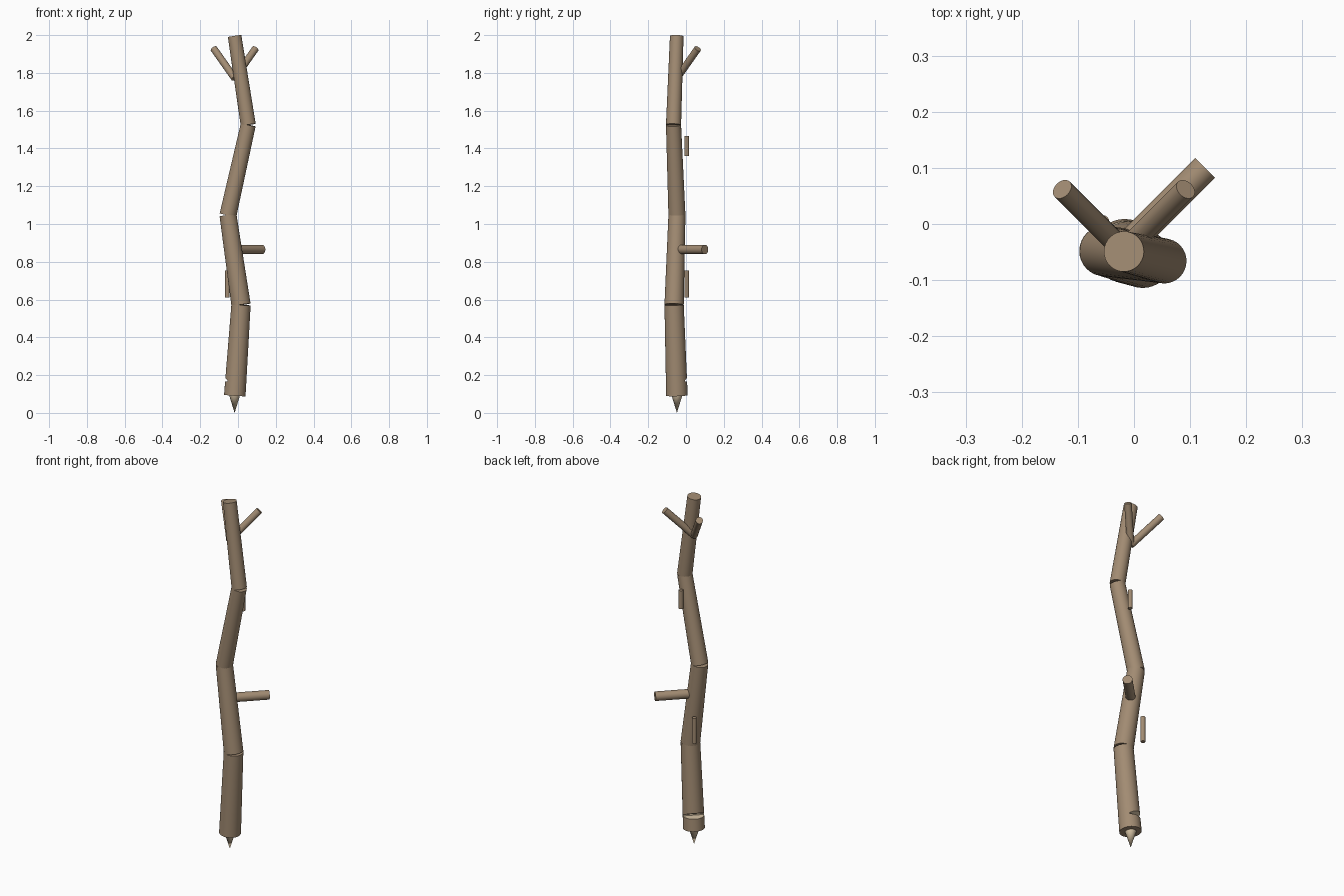
import bpy
import bmesh
from mathutils import Vector, Matrix

cube = bpy.data.objects.get("Cube")
if cube:
    bpy.data.objects.remove(cube, do_unlink=True)


def make_material(name, rgb):
    mat = bpy.data.materials.new(name)
    mat.use_nodes = True
    colour = (*rgb, 1.0)
    mat.diffuse_color = colour
    mat.node_tree.nodes["Principled BSDF"].inputs["Base Color"].default_value = colour
    return mat


bark = make_material("brown_bark", (0.36, 0.26, 0.17))
fresh_wood = make_material("pale_cut_wood", (0.68, 0.55, 0.38))


def add_object(name, bm, mats):
    mesh = bpy.data.meshes.new(name)
    bm.to_mesh(mesh)
    bm.free()
    for mat in mats:
        mesh.materials.append(mat)
    obj = bpy.data.objects.new(name, mesh)
    bpy.context.collection.objects.link(obj)
    return obj


def smooth(obj):
    bpy.ops.object.select_all(action="DESELECT")
    obj.select_set(True)
    bpy.context.view_layer.objects.active = obj
    bpy.ops.object.shade_smooth_by_angle(angle=0.6)


def rod(name, start, end, r_start, r_end, mats=(bark,), sides=32):
    """Tapered round rod between two points."""
    a, b = Vector(start), Vector(end)
    turn = (b - a).to_track_quat("Z", "Y").to_matrix().to_4x4()
    bm = bmesh.new()
    bmesh.ops.create_cone(bm, cap_ends=True, segments=sides, radius1=r_start,
                          radius2=r_end, depth=(b - a).length,
                          matrix=Matrix.Translation((a + b) / 2) @ turn)
    obj = add_object(name, bm, mats)
    smooth(obj)
    return obj


# Crooked shaft: joint position and radius, from bottom to top
joints = [
    ((-0.017, -0.048, 0.092), 0.057),
    ((0.016, -0.063, 0.572), 0.051),
    ((-0.053, -0.048, 1.047), 0.045),
    ((0.054, -0.066, 1.525), 0.040),
    ((-0.018, -0.049, 1.995), 0.036),
]
names = ["lower_shaft", "lower_middle_shaft", "upper_middle_shaft", "top_shaft"]
shaft = []
for name, (a, ra), (b, rb) in zip(names, joints, joints[1:]):
    mats = (bark, fresh_wood) if name == "lower_shaft" else (bark,)
    # Each piece narrows a little before the next joint
    shaft.append(rod(name, a, b, ra, rb, mats))

# Wedge notch carved into the back right of the lower shaft
profile = [(0.0, 0.165), (0.12, 0.165), (0.12, 0.235), (0.0, 0.172)]
out = Vector((-1, 1, 0)).normalized()
side = Vector((1, 1, 0)).normalized()
centre = Vector((-0.012, -0.05, 0))
bm = bmesh.new()
rings = [[bm.verts.new(centre + out * (d + 0.006) + side * s + Vector((0, 0, z)))
          for d, z in profile] for s in (-0.1, 0.1)]
bm.faces.new(rings[0])
bm.faces.new(rings[1][::-1])
for i in range(4):
    j = (i + 1) % 4
    bm.faces.new((rings[0][i], rings[1][i], rings[1][j], rings[0][j]))
bmesh.ops.recalc_face_normals(bm, faces=bm.faces)
for face in bm.faces:
    face.material_index = 1
cutter = add_object("notch_cutter", bm, (bark, fresh_wood))
cutter.hide_render = True

notch = shaft[0].modifiers.new("notch", "BOOLEAN")
notch.operation = "DIFFERENCE"
notch.solver = "EXACT"
notch.object = cutter
bpy.context.view_layer.objects.active = shaft[0]
bpy.ops.object.modifier_apply(modifier=notch.name)
bpy.data.objects.remove(cutter, do_unlink=True)
smooth(shaft[0])

# Sharpened tip
rod("pointed_tip", (-0.018, -0.048, 0.0), (-0.018, -0.048, 0.094), 0.0, 0.029, (fresh_wood,))

# Side branch and forked twigs
rod("side_branch", (-0.027, -0.054, 0.865), (0.127, 0.10, 0.865), 0.025, 0.025)
for name, x in (("left_twig", 0.092), ("right_twig", -0.128)):
    rod(name, (-0.018, -0.048, 1.772), (x, 0.062, 1.928), 0.019, 0.019)

# Loose bark slivers behind the shaft
for name, x, low, high in (("lower_bark_sliver", -0.056, 0.61, 0.755),
                           ("upper_bark_sliver", 0.029, 1.36, 1.465)):
    rod(name, (x, 0.004, low), (x, 0.004, high), 0.012, 0.012, sides=16)
